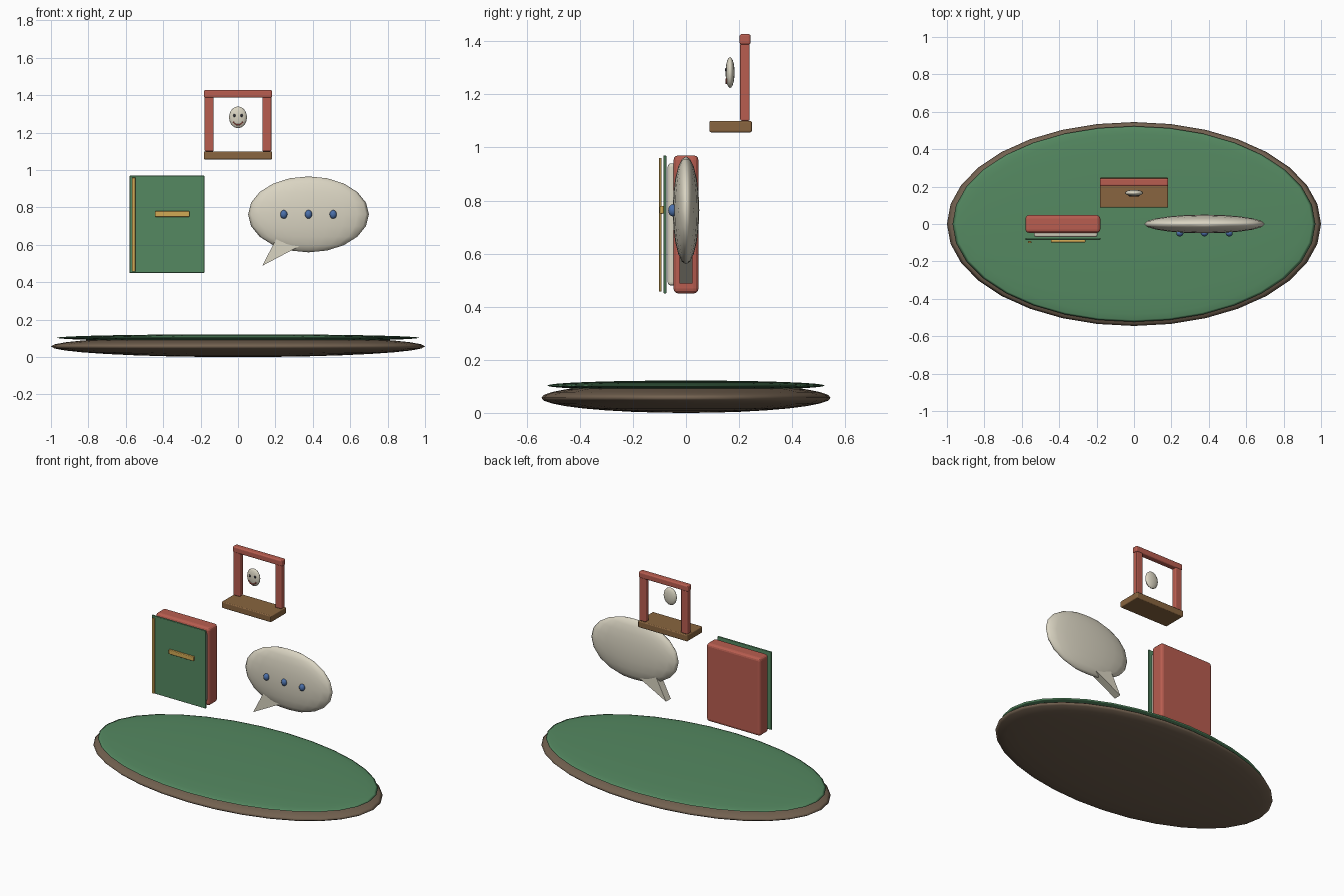
import bpy, bmesh, math
from mathutils import Matrix

if "Cube" in bpy.data.objects:
    bpy.data.objects.remove(bpy.data.objects["Cube"])

def mat(name, r, g, b):
    m = bpy.data.materials.new(name)
    m.diffuse_color = (r, g, b, 1)
    m.use_nodes = True
    m.node_tree.nodes["Principled BSDF"].inputs["Base Color"].default_value = m.diffuse_color
    return m

BROWN = mat("dark_wood", 0.17, 0.12, 0.08)
WOOD = mat("wood", 0.25, 0.13, 0.05)
GREEN = mat("green", 0.09, 0.25, 0.12)
RED = mat("red", 0.48, 0.11, 0.08)
CREAM = mat("cream", 0.70, 0.66, 0.54)
GOLD = mat("gold", 0.65, 0.40, 0.09)
BLUE = mat("blue", 0.07, 0.16, 0.40)
DARK = mat("dark", 0.03, 0.03, 0.04)


def finish(name, bm, material, smooth=True):
    me = bpy.data.meshes.new(name)
    bmesh.ops.recalc_face_normals(bm, faces=bm.faces)
    for f in bm.faces:
        f.smooth = smooth
    bm.to_mesh(me)
    bm.free()
    me.materials.append(material)
    ob = bpy.data.objects.new(name, me)
    bpy.context.collection.objects.link(ob)
    return ob


def ellipsoid(name, centre, radii, material, seg=16, rings=8):
    bm = bmesh.new()
    bmesh.ops.create_uvsphere(bm, u_segments=seg, v_segments=rings, radius=1)
    bm.transform(Matrix.Translation(centre) @ Matrix.Diagonal((*radii, 1)))
    return finish(name, bm, material)


def box(name, x, y, z, material, bevel=0.0):
    """Box from (min, max) ranges, with optional rounded edges."""
    bm = bmesh.new()
    bmesh.ops.create_cube(bm, size=1)
    mid = [(a + b) / 2 for a, b in (x, y, z)]
    size = [b - a for a, b in (x, y, z)]
    bm.transform(Matrix.Translation(mid) @ Matrix.Diagonal((*size, 1)))
    ob = finish(name, bm, material, False)
    if bevel:
        mod = ob.modifiers.new("bevel", 'BEVEL')
        mod.width = bevel
        mod.segments = 3
    return ob


# Oval base with a green top
ellipsoid("base", (0, 0, 0.057), (1.0, 0.545, 0.057), BROWN, 32, 16)
ellipsoid("base_top", (0, 0, 0.103), (0.97, 0.523, 0.019), GREEN, 32, 16)

# Book
box("book_back", (-0.58, -0.18), (-0.047, 0.047), (0.45, 0.97), RED, 0.018)
box("book_pages", (-0.535, -0.195), (-0.069, -0.03), (0.48, 0.94), CREAM, 0.012)
box("book_cover", (-0.58, -0.18), (-0.085, -0.074), (0.45, 0.97), GREEN, 0.003)
box("book_spine_strip", (-0.568, -0.548), (-0.102, -0.092), (0.457, 0.96), GOLD, 0.003)
box("book_label", (-0.445, -0.26), (-0.099, -0.084), (0.75, 0.78), GOLD, 0.004)

# Speech bubble with tail and three dots
ellipsoid("bubble", (0.377, 0, 0.763), (0.323, 0.05, 0.203), CREAM, 20, 10)
bm = bmesh.new()
tail = [(0.13, 0.488), (0.353, 0.606), (0.212, 0.648)]
face = bm.faces.new([bm.verts.new((x, -0.025, z)) for x, z in tail])
ext = bmesh.ops.extrude_face_region(bm, geom=[face], use_keep_orig=True)
bmesh.ops.translate(bm, vec=(0, 0.05, 0),
                    verts=[v for v in ext["geom"] if isinstance(v, bmesh.types.BMVert)])
finish("bubble_tail", bm, CREAM, False)
for i in range(3):
    ellipsoid(f"bubble_dot_{i + 1}", (0.245 + 0.132 * i, -0.05, 0.763),
              (0.019, 0.017, 0.023), BLUE, 12, 8)

# Small stage frame
box("stage_floor", (-0.183, 0.183), (0.088, 0.248), (1.057, 1.1), WOOD, 0.006)
box("stage_beam", (-0.183, 0.183), (0.202, 0.243), (1.387, 1.427), RED, 0.008)
for name, s in (("left", -1), ("right", 1)):
    box(f"stage_post_{name}", tuple(sorted((0.13 * s, 0.178 * s))), (0.204, 0.24),
        (1.1, 1.392), RED, 0.006)

# Mask with eyes and smile
ellipsoid("mask", (0, 0.166, 1.282), (0.048, 0.017, 0.058), CREAM, 16, 10)
for name, s in (("left", -1), ("right", 1)):
    ellipsoid(f"mask_eye_{name}", (0.019 * s, 0.152, 1.292), (0.007, 0.005, 0.009), DARK, 10, 6)
cu = bpy.data.curves.new("mask_smile", 'CURVE')
cu.dimensions = '3D'
cu.bevel_depth = 0.004
cu.bevel_resolution = 1
cu.use_fill_caps = True
sp = cu.splines.new('POLY')
sp.points.add(8)
for i, p in enumerate(sp.points):
    a = math.radians(200 + 140 * i / 8)
    p.co = (0.028 * math.cos(a), 0.152, 1.267 + 0.025 * math.sin(a), 1)
cu.materials.append(RED)
bpy.context.collection.objects.link(bpy.data.objects.new("mask_smile", cu))
